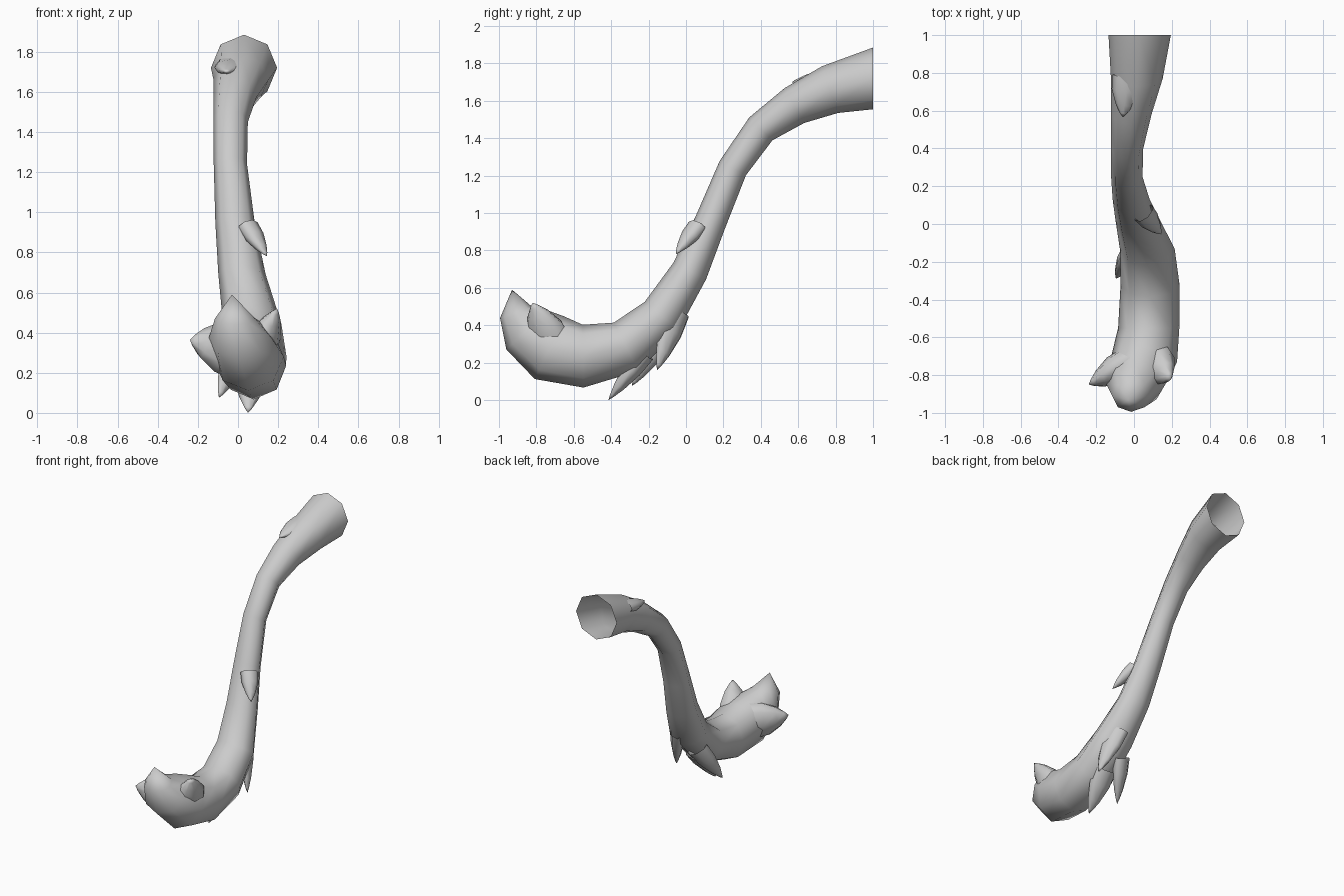
import bpy, bmesh, math
from mathutils import Vector

cube = bpy.data.objects.get("Cube")
if cube:
    bpy.data.objects.remove(cube)

grey = bpy.data.materials.new("pale_grey")
grey.use_nodes = True
grey.diffuse_color = (0.6, 0.6, 0.6, 1)
grey.node_tree.nodes["Principled BSDF"].inputs["Base Color"].default_value = (0.6, 0.6, 0.6, 1)


def finish(name, bm):
    bmesh.ops.recalc_face_normals(bm, faces=bm.faces)
    mesh = bpy.data.meshes.new(name)
    bm.to_mesh(mesh)
    bm.free()
    mesh.materials.append(grey)
    for p in mesh.polygons:
        p.use_smooth = True
    obj = bpy.data.objects.new(name, mesh)
    bpy.context.collection.objects.link(obj)
    return obj


def loft(name, rings, tip):
    """Skin a list of point rings and close the last one onto a tip."""
    bm = bmesh.new()
    rows = [[bm.verts.new(p) for p in ring] for ring in rings]
    n = len(rows[0])
    for a, b in zip(rows, rows[1:]):
        for i in range(n):
            j = (i + 1) % n
            bm.faces.new((a[i], a[j], b[j], b[i]))
    end = bm.verts.new(tip)
    for i in range(n):
        bm.faces.new((rows[-1][i], rows[-1][(i + 1) % n], end))
    return finish(name, bm)


def ring(center, u, v, sides):
    angles = [math.tau * i / sides for i in range(sides)]
    return [center + u * math.sin(a) + v * math.cos(a) for a in angles]


# Curved stem: centre x, y, z, half width, half thickness
stem = [
    (0.03, 1.0, 1.72, 0.165, 0.165),
    (0.015, 0.77, 1.66, 0.137, 0.132),
    (-0.015, 0.58, 1.575, 0.108, 0.107),
    (-0.037, 0.40, 1.45, 0.086, 0.087),
    (-0.038, 0.25, 1.24, 0.083, 0.080),
    (-0.015, 0.13, 0.95, 0.098, 0.085),
    (0.02, 0.02, 0.69, 0.118, 0.098),
    (0.07, -0.13, 0.45, 0.145, 0.118),
    (0.085, -0.32, 0.285, 0.156, 0.145),
    (0.078, -0.55, 0.235, 0.162, 0.168),
    (0.05, -0.73, 0.28, 0.178, 0.185),
    (0.01, -0.85, 0.375, 0.155, 0.152),
    (-0.015, -0.91, 0.47, 0.10, 0.09),
]
tip = Vector((-0.03, -0.93, 0.59))
centers = [Vector(s[:3]) for s in stem] + [tip]
rings = []
for i, s in enumerate(stem):
    t = centers[i + 1] - centers[i - 1] if i else Vector((0, -1, 0))
    up = Vector((0, -t.z, t.y)).normalized()
    if up.dot(Vector((0, -0.7, 1))) < 0:
        up = -up
    if i > 7:
        up = Vector((0, -t.z, t.y)).normalized()
        up = up if up.z > 0 else -up
    rings.append(ring(centers[i], Vector((s[3], 0, 0)), up * s[4], 8))
loft("stem", rings, tip)


# Pointed scales: root, tip, width direction, half width, half thickness
def scale(name, root, end, side, width, thick):
    root, end = Vector(root), Vector(end)
    axis = (end - root).normalized()
    u = Vector(side)
    u = (u - axis * u.dot(axis)).normalized()
    v = axis.cross(u)
    rings = [ring(root.lerp(end, f), u * width * k, v * thick * k, 8)
             for f, k in ((0, 1), (0.35, 0.92), (0.7, 0.55), (0.9, 0.22))]
    loft(name, rings, end)


scale("right_toe", (-0.03, -0.74, 0.31), (-0.24, -0.85, 0.365), (0, 0.2, 1), 0.14, 0.09)
scale("left_toe", (0.10, -0.72, 0.31), (0.195, -0.82, 0.52), (0.3, 0.8, 0), 0.12, 0.085)
scale("middle_spur", (0.07, -0.22, 0.25), (0.05, -0.415, 0.0), (1, 0, 0), 0.09, 0.055)
scale("right_spur", (0.0, -0.13, 0.33), (-0.095, -0.29, 0.075), (0.8, 0.5, 0), 0.075, 0.05)
scale("left_spur", (0.10, -0.05, 0.47), (0.185, -0.155, 0.16), (0.5, -0.8, 0), 0.08, 0.05)
scale("left_scale", (0.05, 0.06, 0.93), (0.145, -0.055, 0.78), (0.6, 0.6, 0), 0.06, 0.045)
scale("top_scale", (-0.03, 0.78, 1.73), (-0.06, 0.565, 1.70), (1, 0, 0), 0.085, 0.045)
